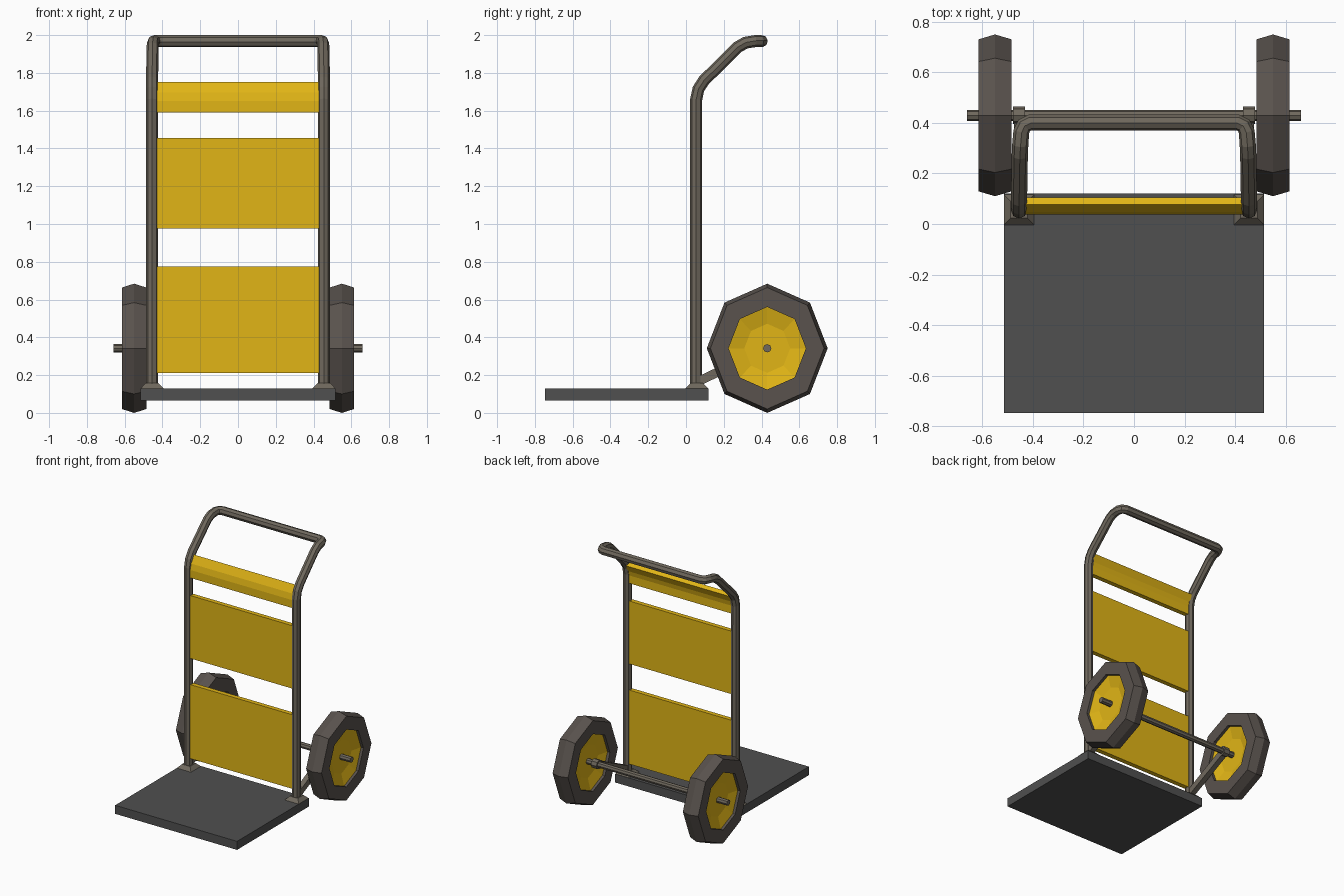
import bpy, bmesh
from math import cos, sin, pi

if "Cube" in bpy.data.objects:
    bpy.data.objects.remove(bpy.data.objects["Cube"])


def material(name, rgb):
    m = bpy.data.materials.new(name)
    m.diffuse_color = (*rgb, 1)
    m.use_nodes = True
    m.node_tree.nodes["Principled BSDF"].inputs["Base Color"].default_value = m.diffuse_color
    return m


YELLOW = material("yellow_paint", (0.75, 0.46, 0.008))
METAL = material("frame_metal", (0.16, 0.14, 0.11))
RUBBER = material("rubber", (0.10, 0.085, 0.075))
PLATE = material("dark_plate", (0.08, 0.08, 0.08))


def make(name, verts, faces, mat):
    me = bpy.data.meshes.new(name)
    me.from_pydata(verts, [], faces)
    bm = bmesh.new()
    bm.from_mesh(me)
    bmesh.ops.recalc_face_normals(bm, faces=bm.faces)
    bm.to_mesh(me)
    bm.free()
    me.materials.append(mat)
    ob = bpy.data.objects.new(name, me)
    bpy.context.collection.objects.link(ob)
    return ob


def prism(name, profile, x0, x1, mat):
    """Extrude a (y, z) outline along x."""
    n = len(profile)
    verts = [(x, y, z) for x in (x0, x1) for y, z in profile]
    faces = [tuple(range(n)), tuple(range(n, 2 * n))]
    faces += [(i, (i + 1) % n, n + (i + 1) % n, n + i) for i in range(n)]
    return make(name, verts, faces, mat)


def tube(name, points, radius, mat):
    """Eight-sided tube along a path."""
    cu = bpy.data.curves.new(name, 'CURVE')
    cu.dimensions = '3D'
    cu.bevel_depth = radius
    cu.bevel_resolution = 2
    cu.use_fill_caps = True
    sp = cu.splines.new('POLY')
    sp.points.add(len(points) - 1)
    for p, co in zip(sp.points, points):
        p.co = (*co, 1)
    sp.use_smooth = False
    cu.materials.append(mat)
    ob = bpy.data.objects.new(name, cu)
    bpy.context.collection.objects.link(ob)
    bpy.ops.object.select_all(action='DESELECT')
    ob.select_set(True)
    bpy.context.view_layer.objects.active = ob
    bpy.ops.object.convert(target='MESH')


AY, AZ = 0.43, 0.342    # axle centre
RY, RZ = 0.32, 0.342    # wheel half sizes


def lathe(name, profile, cx, mat, closed):
    """Spin (x offset, radius factor) points into an octagonal ring or disc."""
    n, s = len(profile), 8
    verts = [(cx + x, AY + RY * r * cos(2 * pi * k / s), AZ + RZ * r * sin(2 * pi * k / s))
             for k in range(s) for x, r in profile]
    faces = []
    for k in range(s):
        a, b = k * n, (k + 1) % s * n
        for i in range(n if closed else n - 1):
            j = (i + 1) % n
            faces.append((a + i, a + j, b + j, b + i))
    if not closed:
        faces += [tuple(k * n for k in range(s)), tuple(k * n + n - 1 for k in range(s))]
    make(name, verts, faces, mat)


# toe plate
prism("toe_plate", [(-0.747, 0.065), (0.12, 0.065), (0.12, 0.13), (-0.747, 0.13)],
      -0.515, 0.515, PLATE)

# bent tube frame with handle
half = [(0.455, 0.054, 0.11), (0.455, 0.054, 1.66), (0.455, 0.066, 1.715),
        (0.455, 0.095, 1.76), (0.452, 0.275, 1.937), (0.45, 0.315, 1.96),
        (0.446, 0.365, 1.968), (0.435, 0.39, 1.968), (0.41, 0.402, 1.968)]
tube("frame_tube", half + [(-x, y, z) for x, y, z in reversed(half)], 0.032, METAL)

# back panels
for name, z0, z1 in (("lower_panel", 0.21, 0.775), ("middle_panel", 0.975, 1.455)):
    prism(name, [(0.037, z0), (0.072, z0), (0.072, z1), (0.037, z1)], -0.44, 0.44, YELLOW)
prism("upper_panel", [(0.037, 1.59), (0.037, 1.65), (0.047, 1.695), (0.078, 1.752),
                      (0.105, 1.735), (0.08, 1.685), (0.072, 1.65), (0.072, 1.59)],
      -0.44, 0.44, YELLOW)

# axle
tube("axle", [(-0.66, AY, AZ), (0.66, AY, AZ)], 0.022, METAL)

for side, s in (("left", -1), ("right", 1)):
    # flared foot
    cx, cy = s * 0.455, 0.057
    verts = [(cx + a * w, cy + b * w, z) for w, z in ((0.06, 0.13), (0.034, 0.157))
             for a, b in ((-1, -1), (1, -1), (1, 1), (-1, 1))]
    make(side + "_foot", verts,
         [(0, 1, 2, 3), (4, 5, 6, 7)] + [(i, (i + 1) % 4, 4 + (i + 1) % 4, 4 + i) for i in range(4)],
         METAL)
    # axle strut and clamp
    prism(side + "_strut", [(0.06, 0.19), (0.075, 0.145), (AY + 0.012, AZ - 0.022), (AY - 0.012, AZ + 0.022)],
          cx - 0.02, cx + 0.02, METAL)
    tube(side + "_clamp", [(cx - 0.023, AY, AZ), (cx + 0.023, AY, AZ)], 0.035, METAL)
    # wheel
    wx = s * 0.55
    lathe(side + "_tyre", [(-0.065, 0.64), (-0.065, 0.94), (0, 1.0), (0.065, 0.94), (0.065, 0.64)],
          wx, RUBBER, True)
    lathe(side + "_rim", [(-0.022, 0.38), (-0.045, 0.645), (0.045, 0.645), (0.022, 0.38)],
          wx, YELLOW, False)
